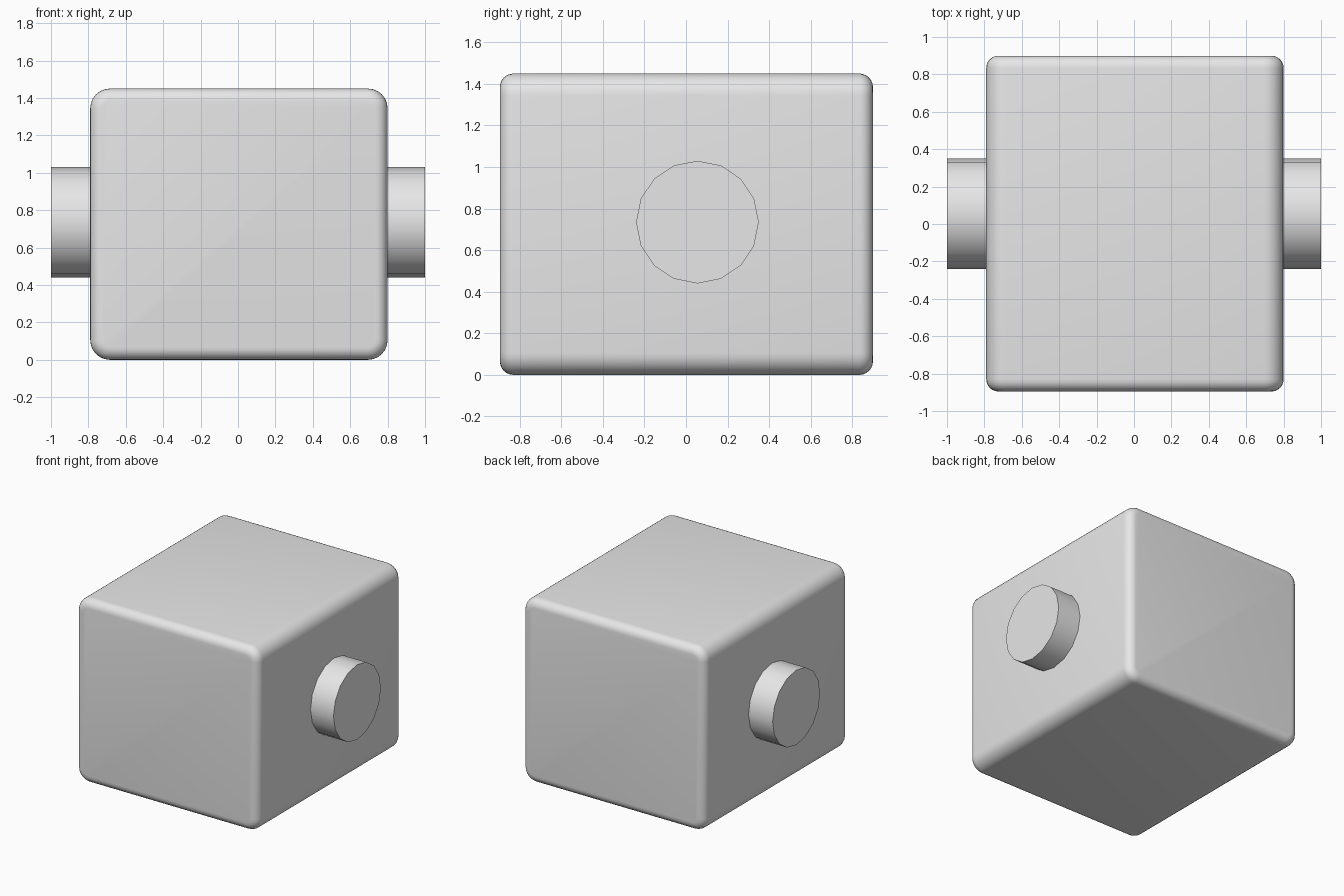
import bpy, bmesh, math
from mathutils import Matrix

cube = bpy.data.objects.get("Cube")
if cube:
    bpy.data.objects.remove(cube, do_unlink=True)

grey = bpy.data.materials.new("light grey")
grey.use_nodes = True
grey.diffuse_color = (0.8, 0.8, 0.8, 1)
grey.node_tree.nodes["Principled BSDF"].inputs["Base Color"].default_value = (0.8, 0.8, 0.8, 1)


def finish(bm, name):
    bmesh.ops.recalc_face_normals(bm, faces=bm.faces)
    mesh = bpy.data.meshes.new(name)
    bm.to_mesh(mesh)
    bm.free()
    obj = bpy.data.objects.new(name, mesh)
    bpy.context.collection.objects.link(obj)
    mesh.materials.append(grey)
    bpy.ops.object.select_all(action="DESELECT")
    obj.select_set(True)
    bpy.context.view_layer.objects.active = obj
    bpy.ops.object.shade_smooth_by_angle(angle=math.radians(35))
    return obj


# Body: block with wide rounding along its length, then tighter rounding at the ends
width, depth, height = 1.59, 1.795, 1.45
bm = bmesh.new()
bmesh.ops.create_cube(bm, size=1)
bmesh.ops.scale(bm, vec=(width, depth, height), verts=bm.verts)
long_edges = [e for e in bm.edges if abs(e.verts[0].co.y - e.verts[1].co.y) > 1]
bmesh.ops.bevel(bm, geom=long_edges, offset=0.105, segments=6, profile=0.5, affect="EDGES")
rim = [e for e in bm.edges if abs(e.verts[0].co.y - e.verts[1].co.y) < 0.01]
bmesh.ops.bevel(bm, geom=rim, offset=0.065, segments=6, profile=0.5, affect="EDGES")
bmesh.ops.translate(bm, vec=(0.005, 0.002, height / 2), verts=bm.verts)
finish(bm, "body")

# Side pegs: sixteen-sided stubs, sunk a little into the body
for name, side in (("left_peg", 1), ("right_peg", -1)):
    bm = bmesh.new()
    place = Matrix.Translation((side * 0.85, 0.055, 0.735)) @ Matrix.Rotation(math.pi / 2, 4, "Y")
    bmesh.ops.create_cone(bm, cap_ends=True, segments=16, radius1=0.295, radius2=0.295,
                          depth=0.3, matrix=place)
    finish(bm, name)
